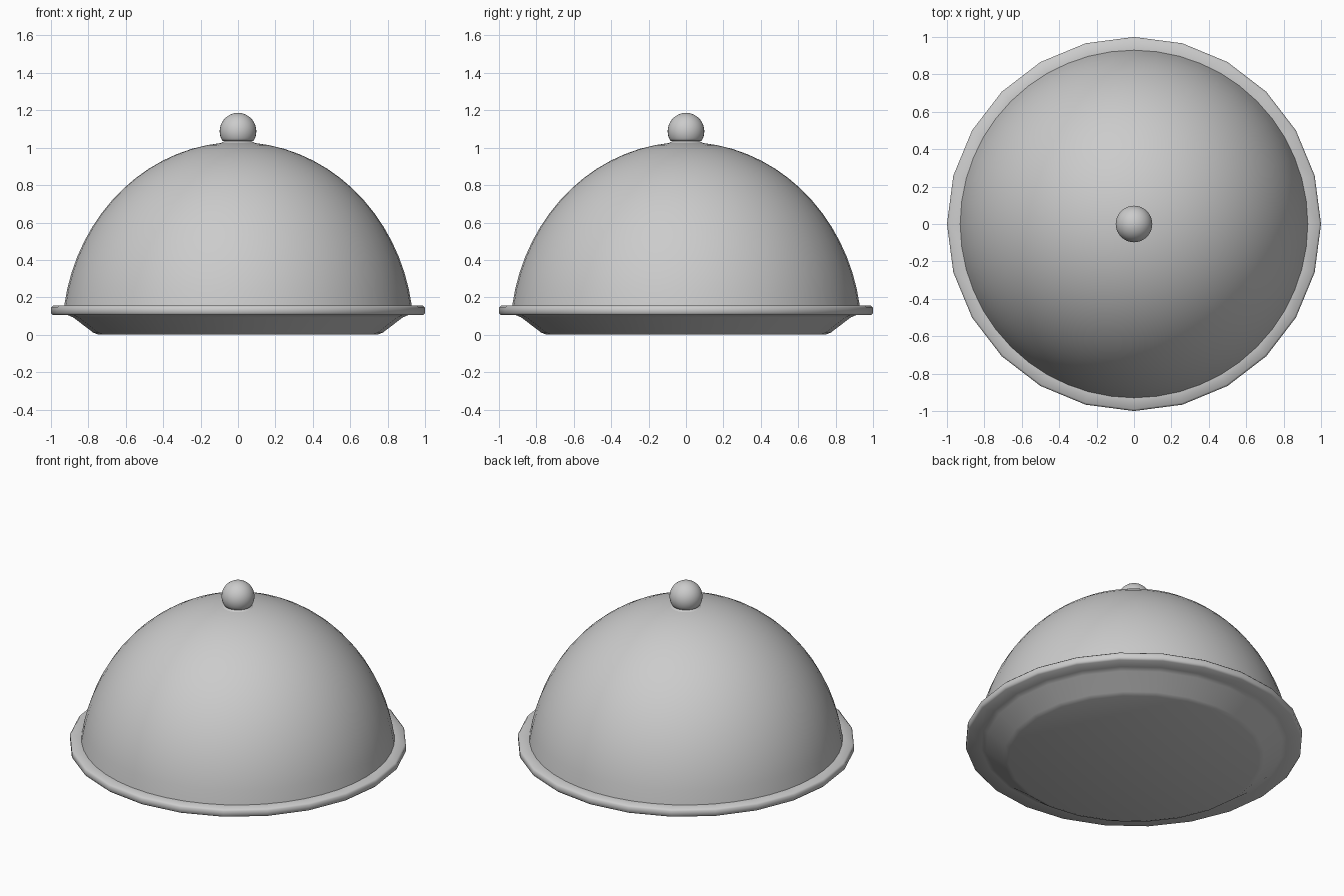
import bpy, bmesh, math

cube = bpy.data.objects.get("Cube")
if cube:
    bpy.data.objects.remove(cube, do_unlink=True)

# Single metal colour
metal = bpy.data.materials.new("brushed_grey")
metal.use_nodes = True
grey = (0.6, 0.6, 0.6, 1)
metal.diffuse_color = grey
metal.node_tree.nodes["Principled BSDF"].inputs["Base Color"].default_value = grey


def lathe(name, profile, sides, angle=35):
    """Revolve (radius, height) points about z; ends on the axis become fans."""
    bm = bmesh.new()
    verts = [bm.verts.new((r, 0, z)) for r, z in profile]
    edges = [bm.edges.new(pair) for pair in zip(verts, verts[1:])]
    bmesh.ops.spin(bm, geom=verts + edges, cent=(0, 0, 0), axis=(0, 0, 1),
                   angle=math.tau, steps=sides, use_merge=False)
    bmesh.ops.remove_doubles(bm, verts=bm.verts, dist=0.0005)
    bmesh.ops.recalc_face_normals(bm, faces=bm.faces)
    mesh = bpy.data.meshes.new(name)
    bm.to_mesh(mesh)
    bm.free()
    mesh.materials.append(metal)
    obj = bpy.data.objects.new(name, mesh)
    bpy.context.collection.objects.link(obj)
    bpy.ops.object.select_all(action='DESELECT')
    obj.select_set(True)
    bpy.context.view_layer.objects.active = obj
    bpy.ops.object.shade_smooth_by_angle(angle=math.radians(angle))
    return obj


def arc(radius, height, centre, start, end, steps):
    """Elliptical arc in the profile plane, angles in degrees above horizontal."""
    angles = [math.radians(start + (end - start) * i / steps) for i in range(steps + 1)]
    return [(radius * math.cos(a), centre + height * math.sin(a)) for a in angles]


# Tray: flat foot, sloping wall, rounded rim and a sunken well
lathe("tray", [(0, 0), (0.745, 0), (0.775, 0.012), (0.88, 0.092), (0.91, 0.105),
               (0.99, 0.105), (1, 0.115), (1, 0.145), (0.99, 0.155),
               (0.88, 0.155), (0.76, 0.05), (0, 0.05)], 24, 50)

# Dome: tall half ellipse resting on the rim
lathe("dome_cover", arc(0.94, 1.03, 0, 8.6, 90, 16), 48)

# Knob: ball with a short flared neck
neck = [(0.09, 1.025), (0.07, 1.035)]
lathe("knob", neck + arc(0.098, 0.098, 1.088, -32, 90, 14), 32, 60)
